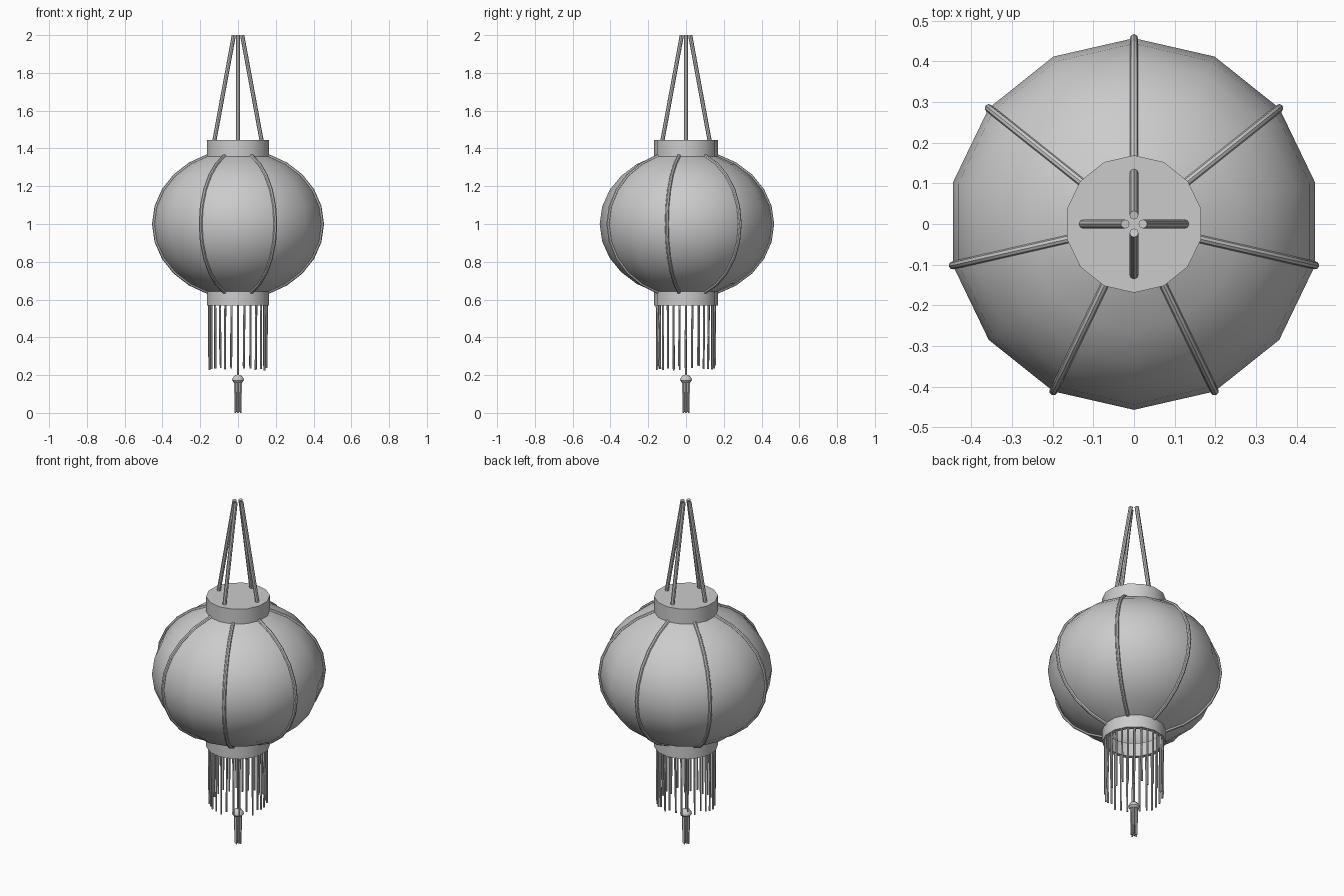
import bpy, bmesh, random
from math import sin, cos, pi, radians
from mathutils import Vector

if "Cube" in bpy.data.objects:
    bpy.data.objects.remove(bpy.data.objects["Cube"])

random.seed(4)
SIDES = 14
R, H, MID, LIMIT = 0.457, 0.386, 1.0, 69


def finish(bm, name):
    bmesh.ops.recalc_face_normals(bm, faces=bm.faces[:])
    mesh = bpy.data.meshes.new(name)
    bm.to_mesh(mesh)
    bm.free()
    ob = bpy.data.objects.new(name, mesh)
    bpy.context.collection.objects.link(ob)
    bpy.ops.object.select_all(action='DESELECT')
    ob.select_set(True)
    bpy.context.view_layer.objects.active = ob
    bpy.ops.object.shade_smooth_by_angle(angle=radians(40))
    return ob


def lathe(name, profile, sides=SIDES, closed=False):
    """Spin (radius, z) points round the z axis; radius 0 makes a pole."""
    bm = bmesh.new()
    rings = []
    for r, z in profile:
        if r == 0:
            rings.append([bm.verts.new((0, 0, z))] * sides)
        else:
            rings.append([bm.verts.new((r * cos(a), r * sin(a), z))
                          for a in (pi / 2 + 2 * pi * i / sides for i in range(sides))])
    pairs = list(zip(rings, rings[1:]))
    if closed:
        pairs.append((rings[-1], rings[0]))
    for a, b in pairs:
        for i in range(sides):
            j = (i + 1) % sides
            bm.faces.new(list(dict.fromkeys((a[i], a[j], b[j], b[i]))))
    return finish(bm, name)


def tube(bm, points, radii, side, sides=6):
    """Sweep a round section along a path lying in a plane with normal 'side'."""
    points = [Vector(p) for p in points]
    rings = []
    for k, p in enumerate(points):
        t = (points[min(k + 1, len(points) - 1)] - points[max(k - 1, 0)]).normalized()
        u = (side - t * side.dot(t)).normalized()
        v = t.cross(u)
        rings.append([bm.verts.new(p + radii[k] * (u * cos(2 * pi * i / sides) + v * sin(2 * pi * i / sides)))
                      for i in range(sides)])
    for a, b in zip(rings, rings[1:]):
        for i in range(sides):
            j = (i + 1) % sides
            bm.faces.new((a[i], a[j], b[j], b[i]))
    bm.faces.new(rings[0])
    bm.faces.new(rings[-1])


def arc(steps):
    angles = [radians(-LIMIT + 2 * LIMIT * i / steps) for i in range(steps + 1)]
    return [(R * cos(a), MID + H * sin(a)) for a in angles]


# Paper globe and the two collars
lathe("paper_globe", arc(10))
lathe("top_cap", [(0, 1.352), (0.169, 1.352), (0.169, 1.445), (0, 1.445)])
lathe("bottom_ring", [(0.169, 0.569), (0.169, 0.648), (0.148, 0.648), (0.148, 0.569)], closed=True)

# Seven ribs over every other globe edge
bm = bmesh.new()
for i in range(7):
    a = pi / 2 + 2 * pi * i / 7
    path = [(r * cos(a), r * sin(a), z) for r, z in arc(10)]
    tube(bm, path, [0.01] * len(path), Vector((-sin(a), cos(a), 0)), 8)
finish(bm, "ribs")

# Four hanging cords
bm = bmesh.new()
for i in range(4):
    a = i * pi / 2
    c, s = cos(a), sin(a)
    tube(bm, [(0.127 * c, 0.127 * s, 1.43), (0.022 * c, 0.022 * s, 2.0)],
         [0.011, 0.011], Vector((-s, c, 0)), 8)
finish(bm, "hanging_cords")

# Fringe below the ring
bm = bmesh.new()
for i in range(28):
    a = 2 * pi * i / 28
    c, s = cos(a), sin(a)
    b = a + random.uniform(-0.03, 0.03)
    r = 0.154 + random.uniform(-0.004, 0.002)
    tube(bm, [(0.155 * c, 0.155 * s, 0.6), (r * cos(b), r * sin(b), random.uniform(0.225, 0.255))],
         [0.006, 0.005], Vector((-s, c, 0)), 6)
finish(bm, "fringe")

# Central tassel: thread, knot and strands
bm = bmesh.new()
tube(bm, [(0, 0, 0.64), (0, 0, 0.19)], [0.006, 0.006], Vector((1, 0, 0)), 6)
finish(bm, "tassel_thread")
lathe("tassel_knot", [(0, 0.16), (0.023, 0.162), (0.031, 0.172), (0.03, 0.182),
                      (0.018, 0.198), (0, 0.204)], 12)
bm = bmesh.new()
for i in range(9):
    a = 2 * pi * i / 8
    r = 0 if i == 8 else 0.015
    tube(bm, [(r * cos(a), r * sin(a), 0.17), (r * cos(a), r * sin(a), 0.0 if i % 2 == 0 else 0.006)],
         [0.006, 0.005], Vector((-sin(a), cos(a), 0)), 6)
finish(bm, "tassel_strands")
